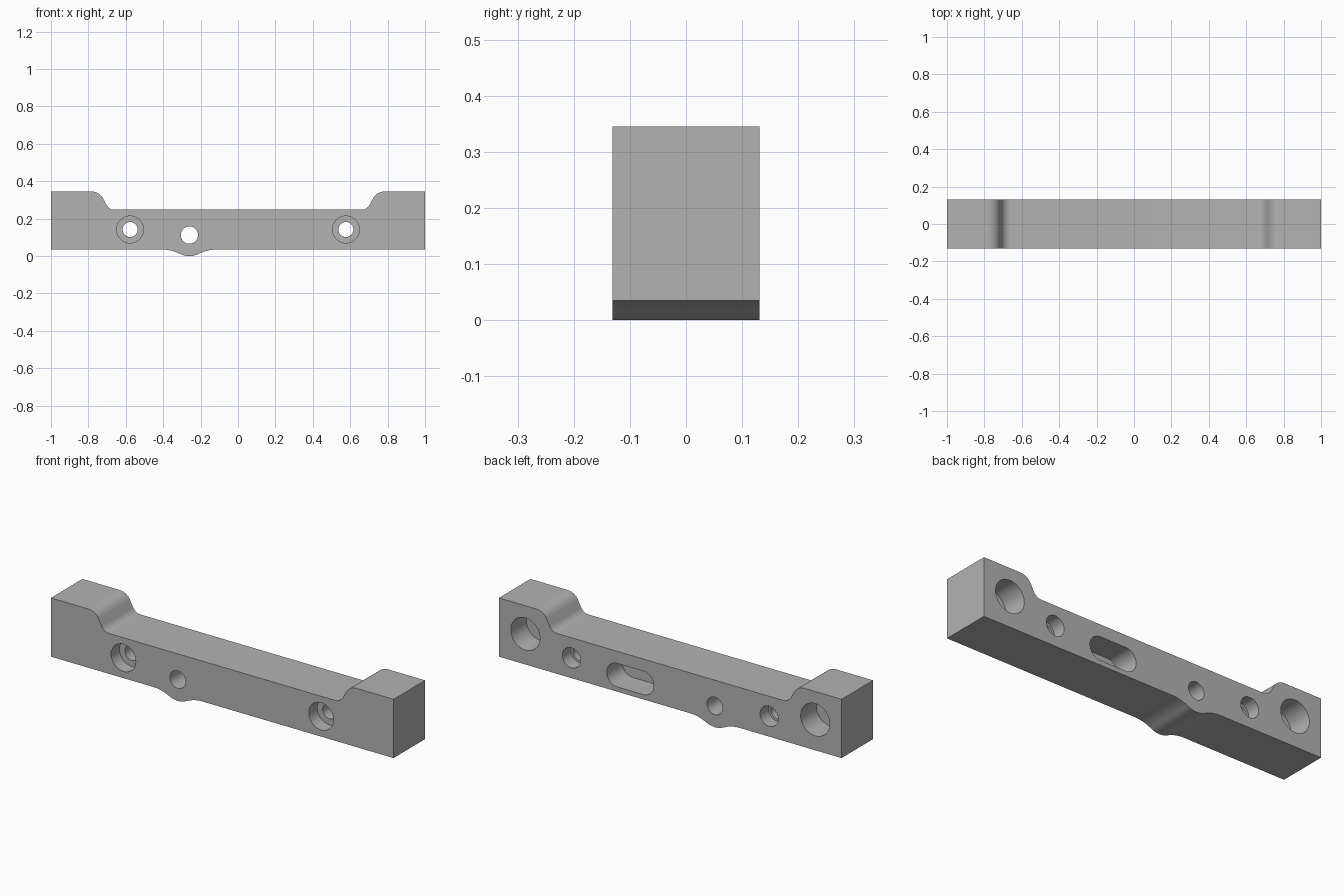
import bpy
import bmesh
from math import sin, cos, radians, pi, atan

if "Cube" in bpy.data.objects:
    bpy.data.objects.remove(bpy.data.objects["Cube"], do_unlink=True)

HALF_DEPTH = 0.131
BASE, RAIL, TOP = 0.035, 0.248, 0.345

grey = bpy.data.materials.new("plain grey")
grey.use_nodes = True
colour = (0.45, 0.45, 0.45, 1)
grey.diffuse_color = colour
grey.node_tree.nodes["Principled BSDF"].inputs["Base Color"].default_value = colour


def arc(cx, cz, r, start, end, steps=12):
    """Points on an arc in the XZ plane, angles in degrees."""
    angles = [radians(start + (end - start) * i / steps) for i in range(steps + 1)]
    return [(cx + r * cos(a), cz + r * sin(a)) for a in angles]


def extrude_profile(name, outline, y0, y1):
    """Solid made by pushing an XZ outline from y0 to y1."""
    bm = bmesh.new()
    face = bm.faces.new([bm.verts.new((x, y0, z)) for x, z in outline])
    grown = bmesh.ops.extrude_face_region(bm, geom=[face])["geom"]
    moved = [v for v in grown if isinstance(v, bmesh.types.BMVert)]
    bmesh.ops.translate(bm, verts=moved, vec=(0, y1 - y0, 0))
    bmesh.ops.recalc_face_normals(bm, faces=bm.faces)
    mesh = bpy.data.meshes.new(name)
    bm.to_mesh(mesh)
    bm.free()
    mesh.materials.append(grey)
    obj = bpy.data.objects.new(name, mesh)
    bpy.context.collection.objects.link(obj)
    return obj


def cut(body, outline, y0, y1):
    """Cut an XZ outline out of the body between y0 and y1."""
    cutter = extrude_profile("hole_cutter", outline, y0, y1)
    cutter.hide_render = True
    mod = body.modifiers.new("hole", "BOOLEAN")
    mod.operation = "DIFFERENCE"
    mod.solver = "EXACT"
    mod.object = cutter
    bpy.context.view_layer.objects.active = body
    bpy.ops.object.modifier_apply(modifier=mod.name)
    bpy.data.objects.remove(cutter, do_unlink=True)


def slot(cx, cz, r, half=0.0):
    """Round hole, or a round-ended slot when half is above zero."""
    if half == 0:
        return arc(cx, cz, r, 0, 360, 48)[:-1]
    return arc(cx + half, cz, r, -90, 90, 24) + arc(cx - half, cz, r, 90, 270, 24)


# Right-hand shoulder: concave foot, then rounded crest
shoulder = arc(0.66, RAIL + 0.05, 0.05, -90, -30) + arc(0.783, TOP - 0.07, 0.07, 150, 90)
top_edge = shoulder + [(1, TOP)]

# Belly bump: round nose about the pin hole, blended into the base
bump_x, nose_r, bump_half = -0.26, 0.112, 0.145
turn = 2 * atan(BASE / bump_half)
fillet_r = bump_half / sin(turn) - nose_r
deg = turn * 180 / pi
bump = (arc(bump_x - bump_half, BASE - fillet_r, fillet_r, 90, 90 - deg)
        + arc(bump_x, nose_r, nose_r, 270 - deg, 270 + deg)[1:-1]
        + arc(bump_x + bump_half, BASE - fillet_r, fillet_r, 90 + deg, 90))

outline = ([(-1, BASE)] + bump + [(1, BASE)] + top_edge[::-1]
           + [(-x, z) for x, z in top_edge])
bar = extrude_profile("mounting_bar", outline, -HALF_DEPTH, HALF_DEPTH)

# Bolt holes, stepped on both faces, and blind sockets at the back
for side in (-1, 1):
    x = side * 0.577
    cut(bar, slot(x, 0.142, 0.04), -0.2, 0.2)
    cut(bar, slot(x, 0.142, 0.072), -0.2, -HALF_DEPTH + 0.07)
    cut(bar, slot(x, 0.142, 0.053), HALF_DEPTH - 0.07, 0.2)
    cut(bar, slot(side * 0.846, 0.196, 0.085), HALF_DEPTH - 0.13, 0.2)

# Pin hole through the bump, and the blind slot at the back
cut(bar, slot(bump_x, nose_r, 0.046), -0.2, 0.2)
cut(bar, slot(0.234, 0.122, 0.062, 0.075), HALF_DEPTH - 0.13, 0.2)

bpy.ops.object.select_all(action="DESELECT")
bar.select_set(True)
bpy.context.view_layer.objects.active = bar
bpy.ops.object.shade_smooth_by_angle(angle=radians(30))
